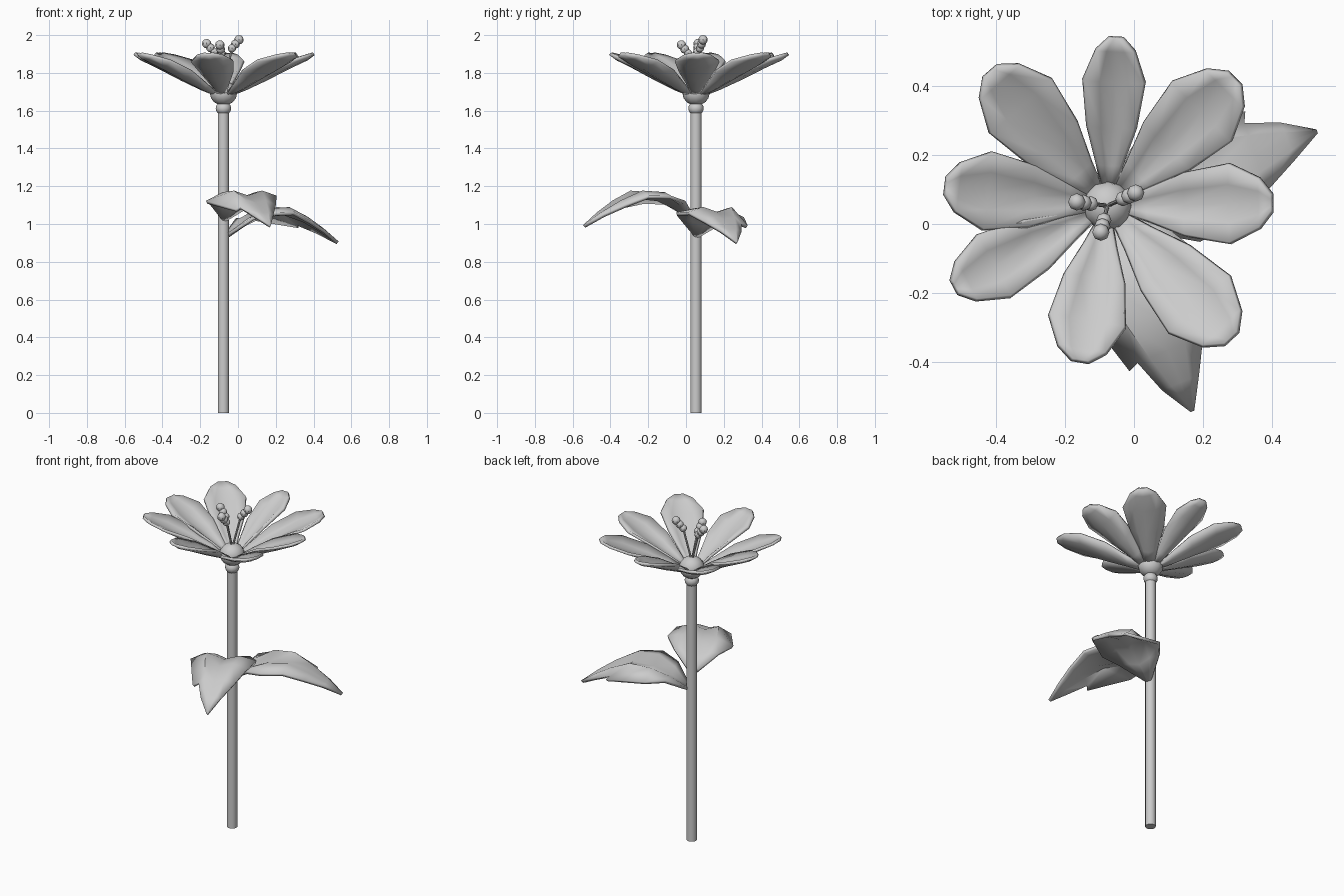
import bpy, math
from mathutils import Vector

if "Cube" in bpy.data.objects:
    bpy.data.objects.remove(bpy.data.objects["Cube"])

CX, CY = -0.077, 0.053


def finish(ob, angle=40):
    bpy.ops.object.select_all(action='DESELECT')
    ob.select_set(True)
    bpy.context.view_layer.objects.active = ob
    bpy.ops.object.shade_smooth_by_angle(angle=math.radians(angle))
    return ob


def axes(angle):
    a = math.radians(angle)
    return Vector((math.cos(a), math.sin(a), 0)), Vector((-math.sin(a), math.cos(a), 0))


def blade(name, rows, angle, length=1, width=1, dz=0, mirror=1, thick=0.016):
    """Curved strip; each row is (distance, half width, height, half-way lift, left lift, right lift)."""
    d, n = axes(angle)
    verts, faces = [], []
    for r, w, z, mid, left, right in rows:
        for t, lift in ((-1, right), (-0.5, mid), (0, 0), (0.5, mid), (1, left)):
            verts.append(Vector((CX, CY, z + dz + lift)) + d * r * length + n * t * w * width * mirror)
    for i in range(len(rows) - 1):
        for j in range(4):
            k = i * 5 + j
            f = (k, k + 5, k + 6, k + 1)
            faces.append(f if mirror > 0 else f[::-1])
    me = bpy.data.meshes.new(name)
    me.from_pydata(verts, [], faces)
    ob = bpy.data.objects.new(name, me)
    bpy.context.collection.objects.link(ob)
    m = ob.modifiers.new("thickness", 'SOLIDIFY')
    m.thickness, m.offset = thick, 0
    return finish(ob)


def ball(name, loc, r, sz=1, seg=12, rings=8):
    bpy.ops.mesh.primitive_uv_sphere_add(segments=seg, ring_count=rings, radius=r, location=loc)
    ob = bpy.context.object
    ob.name = name
    ob.scale.z = sz
    return finish(ob)


def rod(name, a, b, r, sides):
    a, b = Vector(a), Vector(b)
    bpy.ops.mesh.primitive_cylinder_add(vertices=sides, radius=r, depth=(b - a).length, location=(a + b) / 2)
    ob = bpy.context.object
    ob.name = name
    ob.rotation_euler = (b - a).to_track_quat('Z', 'Y').to_euler()
    return finish(ob)


# Stem and flower base
rod("stem", (CX, CY, 0), (CX, CY, 1.61), 0.03, 16)
ball("stem_collar", (CX, CY, 1.612), 0.041, 0.9)
ball("flower_centre", (CX, CY, 1.693), 0.072, 0.92)

# Petals: angle, length, width
petal_rows = [(0.04, 0.02, 1.685, 0, 0, 0),
              (0.12, 0.046, 1.715, 0.006, 0.027, 0.027),
              (0.23, 0.09, 1.765, 0.012, 0.045, 0.045),
              (0.365, 0.115, 1.832, 0.008, 0.032, 0.032),
              (0.455, 0.072, 1.873, 0.005, 0.018, 0.018),
              (0.492, 0.025, 1.9, 0, 0.002, 0.002)]
petals = [(1, 0.97, 1), (45, 1.06, 1.05), (87, 0.99, 0.77), (131, 1.05, 1.03),
          (173, 0.96, 0.98), (208, 1.02, 0.88), (260, 0.93, 0.97), (313, 1.07, 1.05)]
for i, (a, l, w) in enumerate(petals):
    blade(f"petal_{i + 1}", petal_rows, a, l, w)

# Leaves, mirrored twins with one notched side
leaf_rows = [(0.02, 0.02, 1.02, 0.005, 0.01, 0.01),
             (0.12, 0.13, 1.085, 0.025, 0.025, 0.03),
             (0.22, 0.187, 1.13, 0.03, -0.015, 0.01),
             (0.34, 0.16, 1.142, 0.026, -0.03, 0.0),
             (0.45, 0.11, 1.105, 0.012, -0.02, -0.01),
             (0.55, 0.055, 1.05, 0.005, -0.01, -0.005),
             (0.64, 0.003, 0.988, 0, 0, 0)]
for name, a, dz, m in (("leaf_right", 19.5, -0.087, 1), ("leaf_front", -67.5, 0, -1)):
    ob = blade(name, leaf_rows, a, dz=dz, mirror=m, thick=0.018)
    # Barb at the notch
    d, n = axes(a)
    ob.data.vertices[3 * 5 + 4].co += d * 0.125 - n * m * 0.04 - Vector((0, 0, 0.04))
    ob.data.vertices[4 * 5 + 4].co -= n * m * 0.02

# Stamens with lumpy anthers
root = Vector((CX, CY, 1.73))
for i, tip in enumerate([(0.005, 0.09, 1.975), (-0.166, 0.064, 1.955), (-0.096, -0.024, 1.948)]):
    tip = Vector(tip)
    base = Vector((CX, CY, 0)).lerp(Vector((tip.x, tip.y, 0)), 0.55)
    base.z = tip.z - 0.045
    rod(f"filament_{i + 1}", root, base, 0.006, 8)
    for k in range(3):
        ball(f"anther_{i + 1}_lobe_{k + 1}", base.lerp(tip, k / 2), 0.022 + 0.0015 * k, 1, 8, 6)
